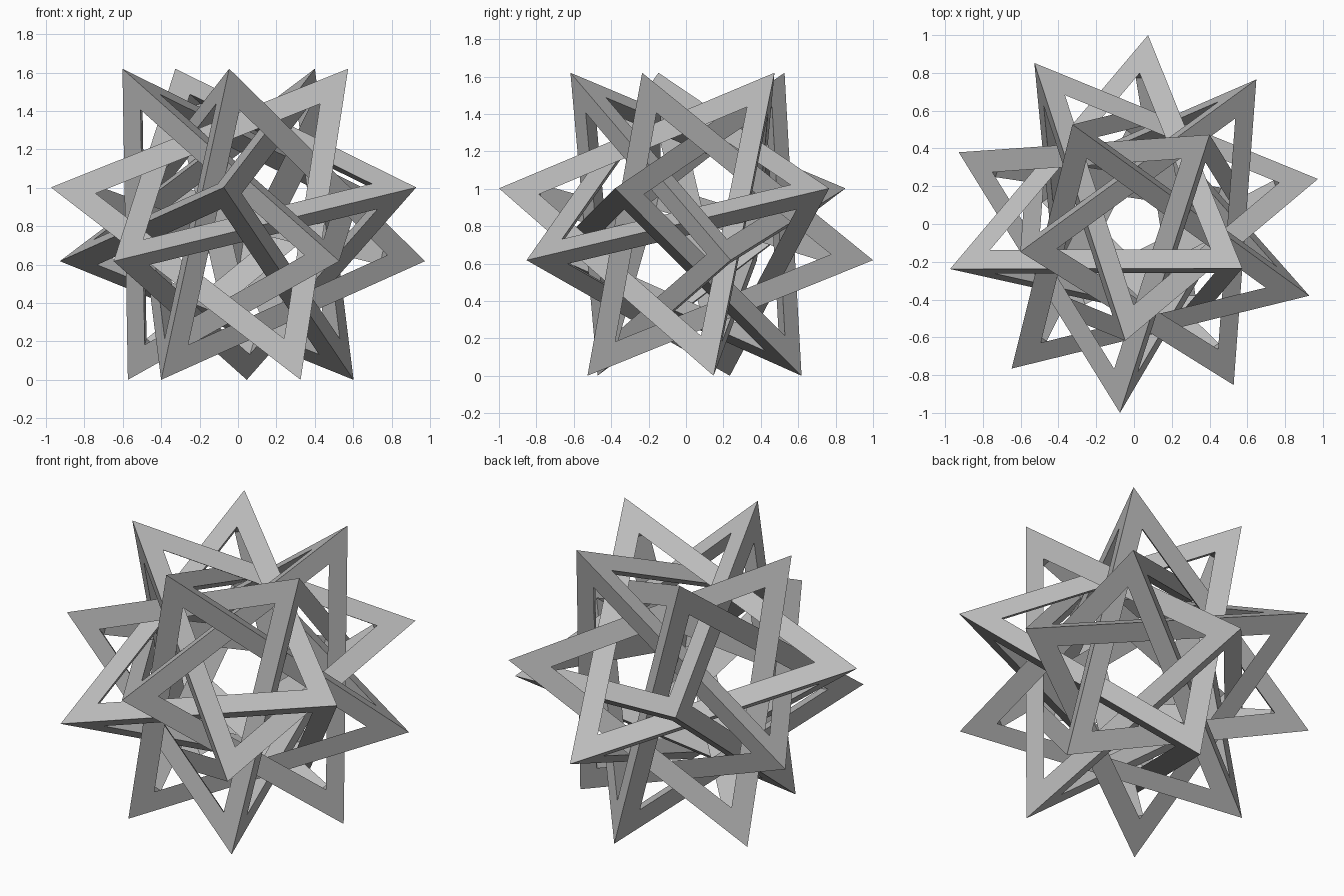
import bpy
import bmesh
import math
from itertools import combinations
from mathutils import Vector

cube = bpy.data.objects.get("Cube")
if cube:
    bpy.data.objects.remove(cube)

HEIGHT = 1.62          # overall height, between two opposite pentagons of tips
TIP_RADIUS = 1.0027    # radius of the two wide rings of tips
CAP_RADIUS = 0.6197    # radius of the top and bottom rings of tips
RING_RISE = 0.192      # wide rings sit this far above and below the middle
TURN = 49.75           # heading of the first top tip, in degrees
HOLE_INSET = 0.245     # opening corner, as a fraction from tip to face centre

grey = bpy.data.materials.new("plain_grey")
grey.use_nodes = True
colour = (0.5, 0.5, 0.5, 1)
grey.diffuse_color = colour
grey.node_tree.nodes["Principled BSDF"].inputs["Base Color"].default_value = colour


def tip(radius, degrees, height):
    a = math.radians(degrees)
    return Vector((radius * math.cos(a), radius * math.sin(a), height))


def frame_mesh():
    """Tetrahedron made of six triangular bars."""
    mid = HEIGHT / 2
    tips = [tip(CAP_RADIUS, 0, HEIGHT),
            tip(TIP_RADIUS, -144, mid + RING_RISE),
            tip(TIP_RADIUS, 108, mid - RING_RISE),
            tip(CAP_RADIUS, -36, 0)]
    bm = bmesh.new()
    outer = [bm.verts.new(t) for t in tips]
    sides = list(combinations(range(4), 3))
    inner = {}
    for side in sides:
        centre = sum((tips[i] for i in side), Vector()) / 3
        for i in side:
            inner[i, side] = bm.verts.new(tips[i].lerp(centre, HOLE_INSET))
    # Outer faces around each triangular opening
    for side in sides:
        for a, b in combinations(side, 2):
            bm.faces.new((outer[a], outer[b], inner[b, side], inner[a, side]))
    # Inward face of each bar
    for a, b in combinations(range(4), 2):
        s, t = [side for side in sides if a in side and b in side]
        bm.faces.new((inner[a, s], inner[b, s], inner[b, t], inner[a, t]))
    # Small inward triangle behind each tip
    for i in range(4):
        bm.faces.new([inner[i, side] for side in sides if i in side])
    bmesh.ops.recalc_face_normals(bm, faces=bm.faces)
    mesh = bpy.data.meshes.new("tetrahedron_frame")
    bm.to_mesh(mesh)
    bm.free()
    mesh.materials.append(grey)
    return mesh


# Five interlocked frames, turned evenly about the upright axis
mesh = frame_mesh()
for n in range(5):
    frame = bpy.data.objects.new(f"tetrahedron_frame_{n + 1}", mesh)
    frame.rotation_euler.z = math.radians(TURN + 72 * n)
    bpy.context.collection.objects.link(frame)
